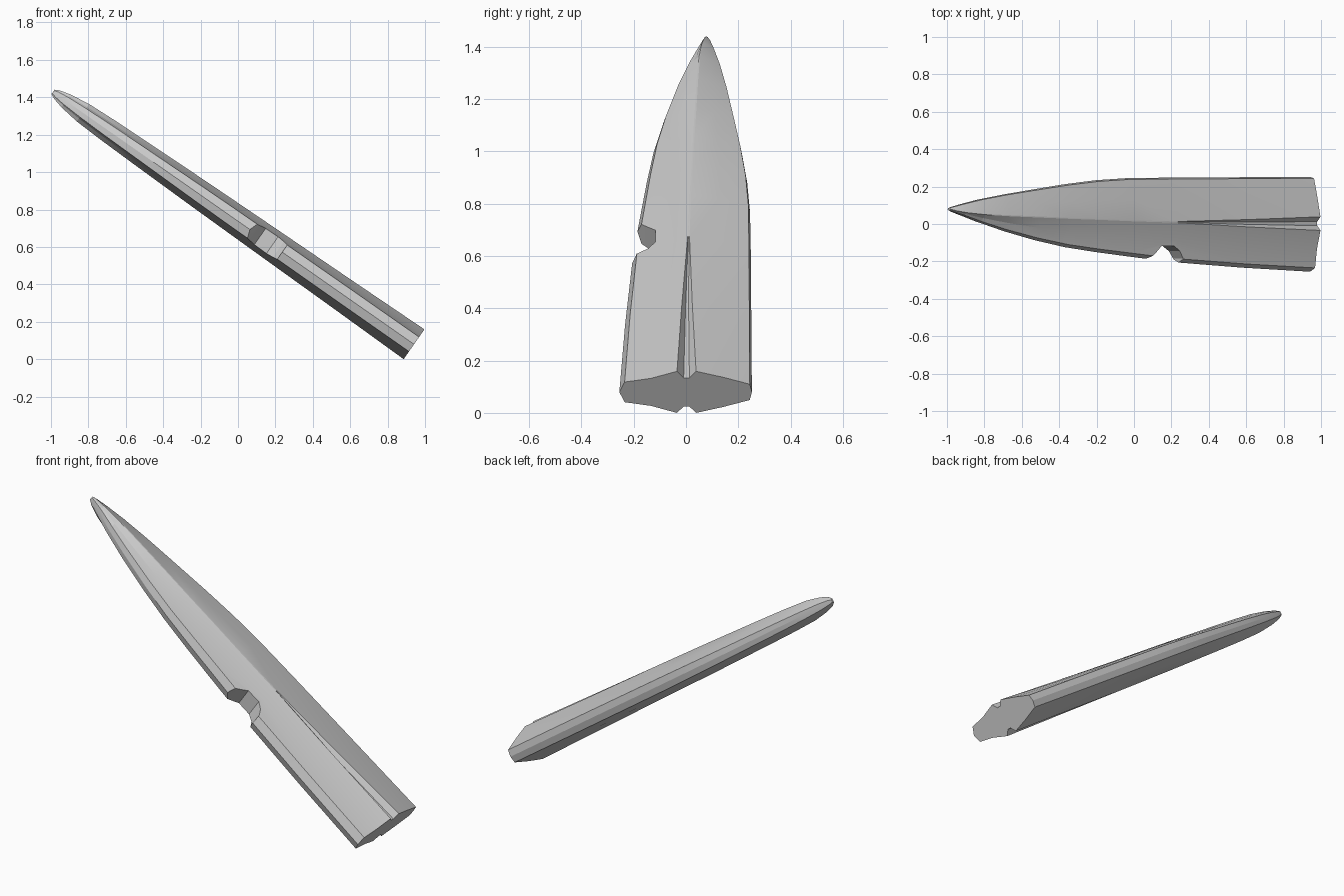
import bpy, bmesh, math
from mathutils import Matrix, Vector

if "Cube" in bpy.data.objects:
    bpy.data.objects.remove(bpy.data.objects["Cube"])

# Local frame: u runs from butt to tip, y across, w through the thickness
ORIGIN = Vector((0.94, 0, 0.085))
U = Vector((-0.8195, 0, 0.573)).normalized()
W = Vector((-U.x, 0, U.z)).normalized()
W = Vector((U.z, 0, -U.x))
Y = Vector((0, 1, 0))


def place(u, y, w):
    return ORIGIN + U * u + Y * y + W * w


# Stations: u, left edge y, right edge y, ridge y, ridge height, edge half height
STATIONS = [
    (0.00, -0.255, 0.252, 0.002, 0.097, 0.042),
    (0.45, -0.233, 0.250, 0.004, 0.090, 0.042),
    (0.92, -0.202, 0.248, 0.010, 0.084, 0.041),
    (1.20, -0.172, 0.245, 0.017, 0.080, 0.040),
    (1.40, -0.150, 0.234, 0.024, 0.077, 0.038),
    (1.60, -0.124, 0.213, 0.030, 0.073, 0.035),
    (1.80, -0.086, 0.186, 0.037, 0.069, 0.032),
    (2.00, -0.038, 0.158, 0.044, 0.064, 0.029),
    (2.16, 0.008, 0.131, 0.052, 0.057, 0.025),
    (2.27, 0.045, 0.107, 0.062, 0.042, 0.020),
    (2.33, 0.064, 0.093, 0.072, 0.027, 0.014),
    (2.355, 0.074, 0.086, 0.079, 0.014, 0.007),
]


def section(u, yl, yr, yc, h, e):
    # central groove fades out towards the middle of the blade
    k = max(0.0, 1 - u / 0.93)
    half = 0.0335 * k + 0.003 * min(1, (yr - yl) / 0.2)
    depth = 0.03 * min(1, k * 1.6)
    bev = 0.04 * (yr - yl)
    a, b = yl + bev, yr - bev * 0.4
    hollow = 0.1 * (h - e)
    top = [
        (a, e * 1.12),
        ((a + yc - half) / 2, (h + e) / 2 - hollow),
        (yc - half, h),
        (yc - half * 0.3, h - depth),
        (yc + half * 0.3, h - depth),
        (yc + half, h),
        ((b + yc + half) / 2, (h + e) / 2),
        (b, e * 0.88),
    ]
    bottom = [(y, -w) for y, w in reversed(top)]
    ring = [(yl, 0)] + top + [(yr, 0)] + bottom
    return [place(u, y, w) for y, w in ring]


def loft(name, rings):
    bm = bmesh.new()
    loops = [[bm.verts.new(p) for p in r] for r in rings]
    for r0, r1 in zip(loops, loops[1:]):
        n = len(r0)
        for i in range(n):
            j = (i + 1) % n
            bm.faces.new((r0[i], r0[j], r1[j], r1[i]))
    bm.faces.new(loops[0])
    bm.faces.new(loops[-1])
    bmesh.ops.recalc_face_normals(bm, faces=bm.faces)
    me = bpy.data.meshes.new(name)
    bm.to_mesh(me)
    bm.free()
    ob = bpy.data.objects.new(name, me)
    bpy.context.collection.objects.link(ob)
    return ob


# Pointed blade fragment
blade = loft("blade", [section(*s) for s in STATIONS])

# Notch in the left edge
NOTCH = [(0.86, -0.35), (0.86, -0.185), (0.885, -0.145), (0.925, -0.117),
         (1.005, -0.117), (1.035, -0.15), (1.075, -0.19), (1.075, -0.35)]
cutter = loft("notch_cutter", [[place(u, y, w) for u, y in NOTCH] for w in (-0.2, 0.2)])
cutter.hide_render = True

mod = blade.modifiers.new("notch", 'BOOLEAN')
mod.operation = 'DIFFERENCE'
mod.solver = 'EXACT'
mod.object = cutter
bpy.context.view_layer.objects.active = blade
blade.select_set(True)
cutter.select_set(False)
bpy.ops.object.modifier_apply(modifier=mod.name)
bpy.data.objects.remove(cutter, do_unlink=True)

# Stand on the ground, centred in x
vs = [v.co for v in blade.data.vertices]
xs = [v.x for v in vs]
blade.data.transform(Matrix.Translation((-(min(xs) + max(xs)) / 2, 0, -min(v.z for v in vs))))
bpy.ops.object.shade_smooth_by_angle(angle=math.radians(12))
